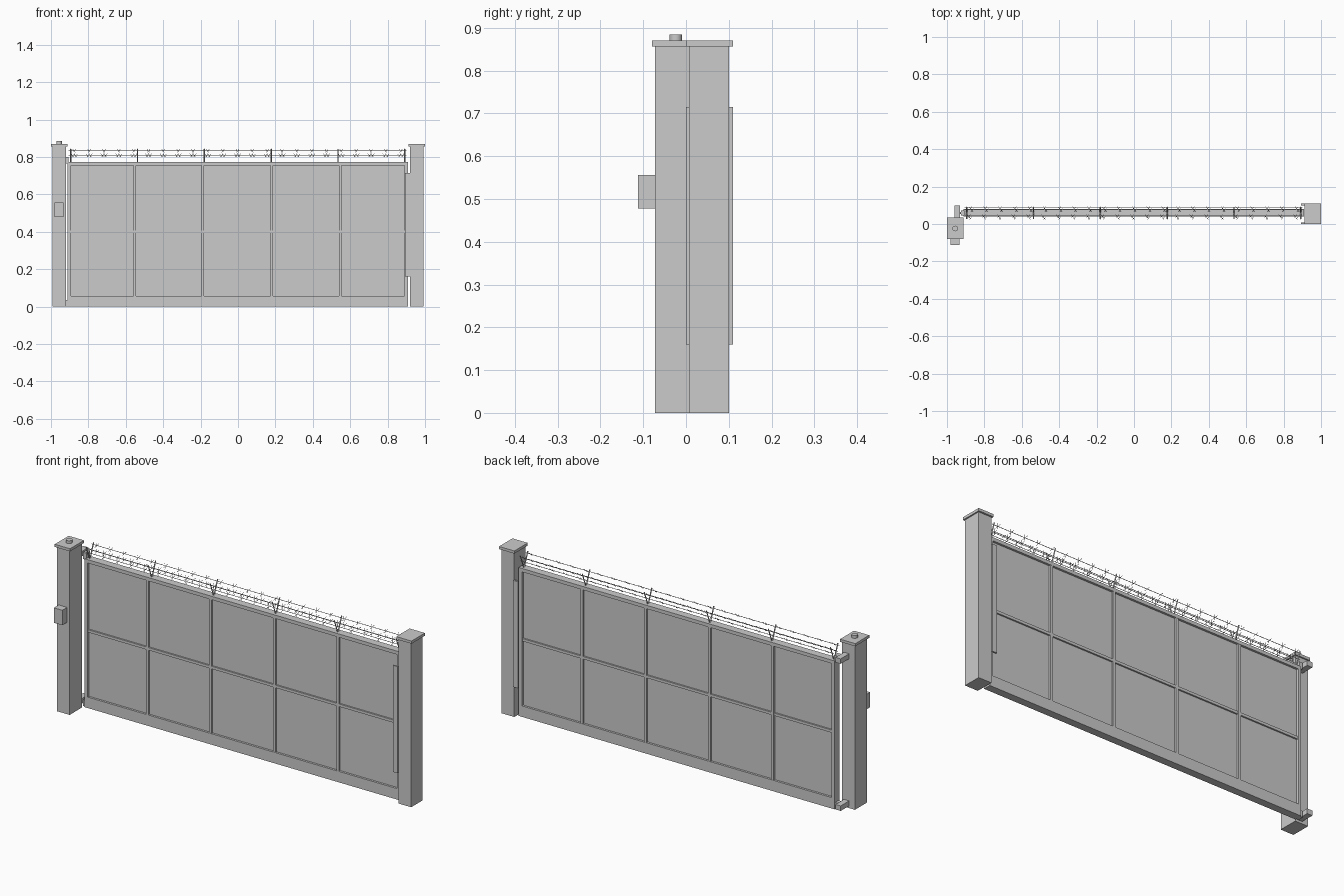
import bpy, bmesh, math
from mathutils import Vector

if "Cube" in bpy.data.objects:
    bpy.data.objects.remove(bpy.data.objects["Cube"])


def add_box(bm, x0, x1, y0, y1, z0, z1):
    vs = bmesh.ops.create_cube(bm, size=1)["verts"]
    for v in vs:
        v.co = ((x0 + x1) / 2 + v.co.x * (x1 - x0),
                (y0 + y1) / 2 + v.co.y * (y1 - y0),
                (z0 + z1) / 2 + v.co.z * (z1 - z0))


def add_rod(bm, a, b, r, sides=6):
    a, b = Vector(a), Vector(b)
    d = b - a
    vs = bmesh.ops.create_cone(bm, cap_ends=True, segments=sides,
                               radius1=r, radius2=r, depth=d.length)["verts"]
    q = Vector((0, 0, 1)).rotation_difference(d)
    for v in vs:
        v.co = q @ v.co + (a + b) / 2


def finish(name, bm):
    me = bpy.data.meshes.new(name)
    bm.to_mesh(me)
    bm.free()
    ob = bpy.data.objects.new(name, me)
    bpy.context.collection.objects.link(ob)
    return ob


def boxes(name, *dims):
    bm = bmesh.new()
    for d in dims:
        add_box(bm, *d)
    return finish(name, bm)


# posts with overhanging caps
boxes("hinge_post", (-0.993, -0.919, -0.073, 0.028, 0, 0.856))
boxes("hinge_post_cap", (-1.0, -0.912, -0.08, 0.035, 0.856, 0.87))
boxes("latch_post", (0.919, 0.993, 0.007, 0.101, 0, 0.856))
boxes("latch_post_cap", (0.912, 1.0, 0.0, 0.11, 0.856, 0.87))

# warning light and control box on the hinge post
bm = bmesh.new()
add_rod(bm, (-0.956, -0.024, 0.87), (-0.956, -0.024, 0.885), 0.015, 16)
lamp = finish("post_light", bm)
bpy.context.view_layer.objects.active = lamp
lamp.select_set(True)
bpy.ops.object.shade_smooth_by_angle()
boxes("control_box", (-0.982, -0.934, -0.112, -0.073, 0.478, 0.556))

# guide plates that catch the closed gate
boxes("catch_plates",
      (0.892, 0.919, 0.0, 0.008, 0.16, 0.715),
      (0.892, 0.919, 0.1, 0.11, 0.16, 0.715))

# gate frame, bars and panel
Y0, Y1 = 0.039, 0.079
boxes("gate_frame",
      (-0.911, 0.909, Y0, Y1, 0, 0.057),
      (-0.911, 0.909, Y0, Y1, 0.755, 0.773),
      (-0.911, -0.894, Y0, Y1, 0.057, 0.755),
      (0.89, 0.909, Y0, Y1, 0.057, 0.755))
boxes("gate_panel", (-0.894, 0.89, 0.05, 0.068, 0.057, 0.755))
bar_x = [-0.552, -0.188, 0.18, 0.546]
boxes("gate_vertical_bars",
      *[(x - 0.007, x + 0.007, Y0 + 0.001, Y1 - 0.001, 0.057, 0.755) for x in bar_x])
boxes("gate_middle_rail", (-0.894, 0.89, Y0 + 0.003, Y1 - 0.003, 0.393, 0.407))

# hinges: post bracket, gate lug and pin, top and bottom
for name, z in (("upper_hinge", 0.77), ("lower_hinge", 0.004)):
    bm = bmesh.new()
    add_box(bm, -0.96, -0.93, 0.028, 0.098, z + 0.008, z + 0.034)
    add_box(bm, -0.925, -0.905, 0.045, 0.073, z - 0.004, z + 0.03)
    add_rod(bm, (-0.94, 0.059, z + 0.018), (-0.91, 0.059, z + 0.018), 0.006, 8)
    finish(name, bm)

# V-shaped wire supports
YC = 0.059
bm = bmesh.new()
for i in range(6):
    x = -0.895 + i * 0.3574
    for s in (-1, 1):
        add_rod(bm, (x, YC + s * 0.002, 0.77), (x, YC + s * 0.031, 0.843), 0.0035, 4)
finish("wire_supports", bm)

# barbed wire: two strands per side with crossed barbs
bm = bmesh.new()
for s in (-1, 1):
    for k, (dy, z) in enumerate(((0.027, 0.834), (0.016, 0.808))):
        y = YC + s * dy
        add_rod(bm, (-0.905, y, z), (0.902, y, z), 0.0014, 5)
        for i in range(23):
            x = -0.875 + i * 0.0793 + k * 0.008 * s
            for t in (-1, 1):
                d = Vector((0.007, 0.008 * t, 0.009 * t))
                p = Vector((x + 0.002 * t, y, z))
                add_rod(bm, p - d, p + d, 0.001, 4)
finish("barbed_wire", bm)
